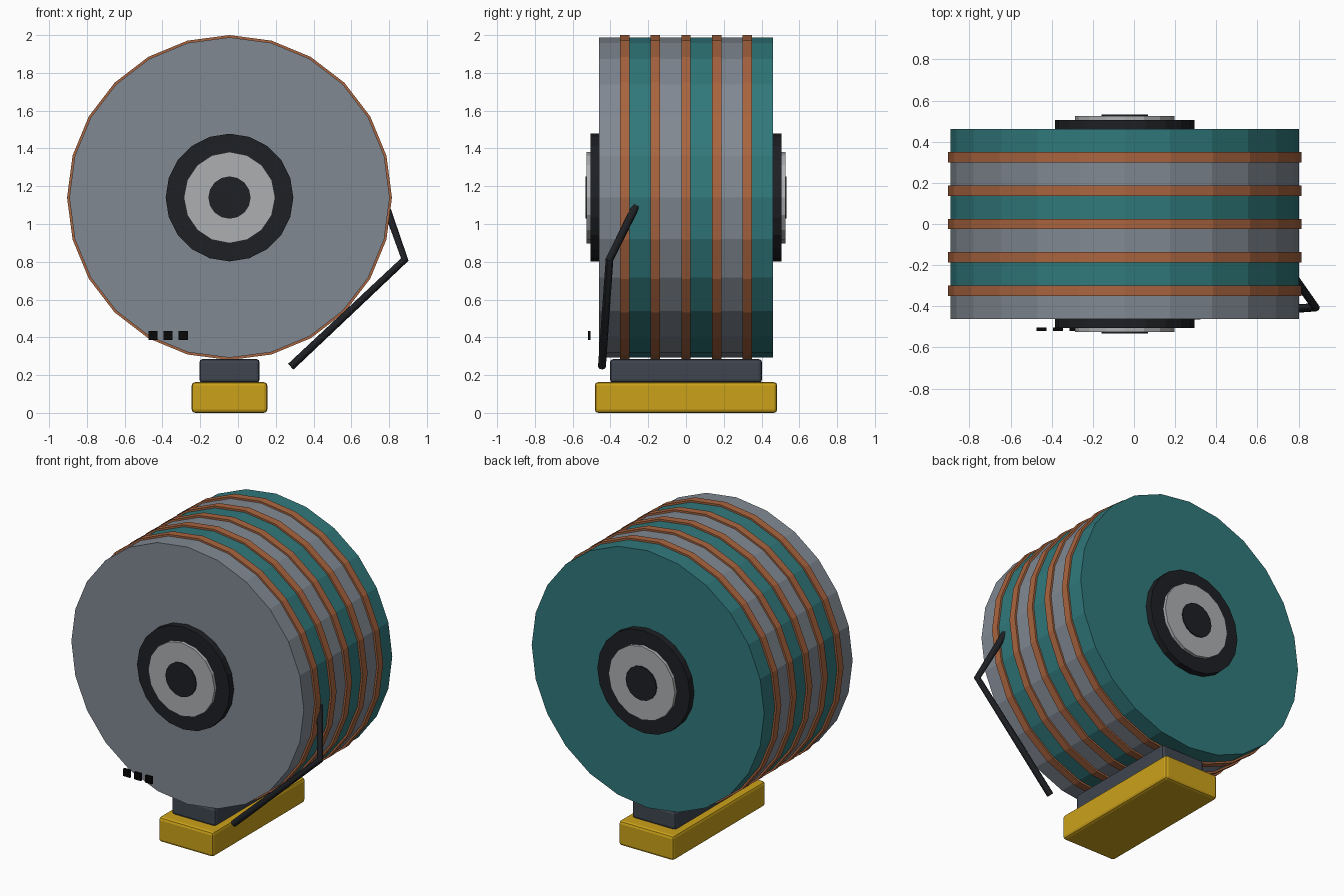
import bpy, math
from mathutils import Vector

if "Cube" in bpy.data.objects:
    bpy.data.objects.remove(bpy.data.objects["Cube"])

CX, CZ = -0.045, 1.14      # drum axis


def mat(name, rgb):
    m = bpy.data.materials.new(name)
    m.diffuse_color = (*rgb, 1)
    m.use_nodes = True
    m.node_tree.nodes["Principled BSDF"].inputs["Base Color"].default_value = m.diffuse_color
    return m


GREY = mat("steel_grey", (0.22, 0.25, 0.29))
TEAL = mat("teal", (0.03, 0.19, 0.20))
COPPER = mat("copper", (0.40, 0.13, 0.05))
BLACK = mat("black", (0.013, 0.014, 0.017))
SILVER = mat("silver", (0.42, 0.43, 0.44))
SLATE = mat("slate", (0.05, 0.06, 0.08))
YELLOW = mat("yellow", (0.60, 0.36, 0.01))
INK = mat("ink", (0.002, 0.002, 0.002))


def disc(name, r, y0, y1, sides, m):
    """Flat-sided cylinder along y, sharing the drum axis."""
    bpy.ops.mesh.primitive_cylinder_add(
        vertices=sides, radius=r, depth=abs(y1 - y0),
        location=(CX, (y0 + y1) / 2, CZ), rotation=(math.pi / 2, 0, 0))
    o = bpy.context.object
    o.name = name
    o.data.materials.append(m)
    return o


def box(name, loc, size, m, bevel=0):
    bpy.ops.mesh.primitive_cube_add(size=1, location=loc)
    o = bpy.context.object
    o.name = name
    o.scale = size
    bpy.ops.object.transform_apply(location=False, rotation=False, scale=True)
    if bevel:
        b = o.modifiers.new("bevel", "BEVEL")
        b.width, b.segments = bevel, 2
    o.data.materials.append(m)
    return o


# drum: alternating discs with copper bands between them
PITCH, DISC, BAND = 0.162, 0.112, 0.05
for i in range(6):
    y = (i - 2.5) * PITCH
    disc(f"drum_disc_{i + 1}", 0.848, y - DISC / 2, y + DISC / 2, 24,
         TEAL if i % 2 else GREY)
for i in range(5):
    y = (i - 2) * PITCH
    disc(f"copper_band_{i + 1}", 0.86, y - BAND / 2, y + BAND / 2, 24, COPPER)

# hubs on both faces
for side, s in (("front", -1), ("back", 1)):
    disc(f"{side}_hub_flange", 0.338, s * 0.455, s * 0.505, 20, BLACK)
    disc(f"{side}_hub_plate", 0.242, s * 0.50, s * 0.526, 16, SILVER)
    disc(f"{side}_hub_cap", 0.112, s * 0.52, s * 0.533, 16, BLACK)

# stand
box("base_block", (CX, 0, 0.0815), (0.40, 0.966, 0.163), YELLOW, 0.018)
box("saddle_block", (CX, 0, 0.2225), (0.32, 0.806, 0.125), SLATE, 0.018)

# bent lever
path = [(0.28, -0.445, 0.245), (0.883, -0.405, 0.812), (0.783, -0.265, 1.095)]
cu = bpy.data.curves.new("lever", "CURVE")
cu.dimensions = "3D"
cu.bevel_depth, cu.bevel_resolution, cu.use_fill_caps = 0.021, 2, True
sp = cu.splines.new("POLY")
sp.points.add(len(path) - 1)
for p, co in zip(sp.points, path):
    p.co = (*co, 1)
lever = bpy.data.objects.new("bent_lever", cu)
cu.materials.append(BLACK)
bpy.context.collection.objects.link(lever)
bpy.ops.object.select_all(action="DESELECT")
lever.select_set(True)
bpy.context.view_layer.objects.active = lever
bpy.ops.object.convert(target="MESH")
bpy.ops.object.shade_smooth_by_angle(angle=math.radians(50))

# small square markers near the front rim
for i in range(3):
    box(f"marker_{i + 1}", (-0.45 + 0.08 * i, -0.512, 0.41),
        (0.048, 0.015, 0.048), INK)
